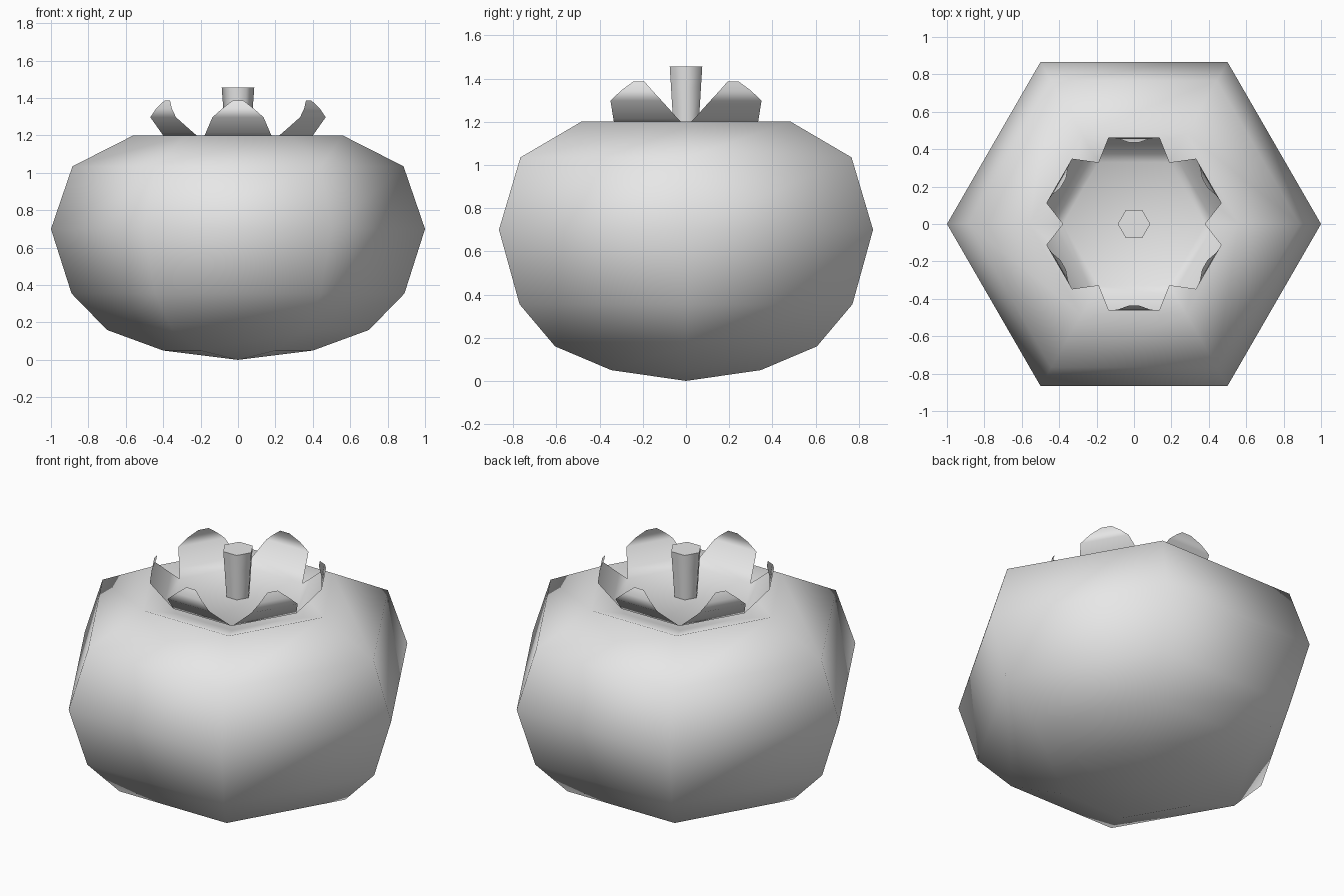
import bpy
import bmesh
from math import cos, sin, pi, radians

cube = bpy.data.objects.get("Cube")
if cube:
    bpy.data.objects.remove(cube, do_unlink=True)

SIDES = 6

grey = bpy.data.materials.new("plain grey")
grey.use_nodes = True
grey.diffuse_color = (0.8, 0.8, 0.8, 1)
grey.node_tree.nodes["Principled BSDF"].inputs["Base Color"].default_value = (0.8, 0.8, 0.8, 1)


def finish(name, bm, recalc=True):
    """Turn a bmesh into a smooth grey object."""
    if recalc:
        bmesh.ops.recalc_face_normals(bm, faces=bm.faces)
    mesh = bpy.data.meshes.new(name)
    bm.to_mesh(mesh)
    bm.free()
    mesh.materials.append(grey)
    mesh.shade_smooth()
    obj = bpy.data.objects.new(name, mesh)
    bpy.context.collection.objects.link(obj)
    return obj


def lathe(name, profile):
    """Six-sided solid from (radius, height) points, closed at both ends."""
    bm = bmesh.new()
    rings = []
    for r, z in profile:
        if r == 0:
            rings.append([bm.verts.new((0, 0, z))] * SIDES)
        else:
            rings.append([bm.verts.new((r * cos(2 * pi * i / SIDES), r * sin(2 * pi * i / SIDES), z))
                          for i in range(SIDES)])
    for low, high in zip(rings, rings[1:]):
        for i in range(SIDES):
            j = (i + 1) % SIDES
            corners = dict.fromkeys((low[i], low[j], high[j], high[i]))
            bm.faces.new(list(corners))
    for ring in (rings[0], rings[-1]):
        if ring[0] is not ring[1]:
            bm.faces.new(ring)
    return finish(name, bm)


# Squat fruit body, dimpled at the top
lathe("fruit_body", [(0, 0), (0.40, 0.05), (0.70, 0.16), (0.89, 0.355), (1.0, 0.70),
                     (0.885, 1.035), (0.56, 1.20), (0.36, 1.14), (0, 1.09)])

# Stem, flaring slightly upward
stem = lathe("stem", [(0.065, 1.14), (0.08, 1.36), (0.087, 1.455)])
bpy.ops.object.select_all(action='DESELECT')
stem.select_set(True)
bpy.context.view_layer.objects.active = stem
bpy.ops.object.shade_smooth_by_angle(angle=radians(65))

# Leafy crown: flat floor with six upturned petals (radius, height, half width)
petal = [(0.33, 1.175, 0.1905), (0.375, 1.215, 0.172), (0.462, 1.297, 0.137),
         (0.457, 1.343, 0.085), (0.437, 1.386, 0.03)]
bm = bmesh.new()
centre = bm.verts.new((0, 0, 1.185))
for k in range(SIDES):
    a = radians(30) + 2 * pi * k / SIDES
    rows = []
    for r, z, w in petal:
        rows.append([bm.verts.new((r * cos(a) - s * sin(a), r * sin(a) + s * cos(a), z))
                     for s in (-w, w)])
    bm.faces.new((centre, rows[0][0], rows[0][1]))
    for inner, outer in zip(rows, rows[1:]):
        bm.faces.new((inner[0], outer[0], outer[1], inner[1]))
bmesh.ops.remove_doubles(bm, verts=bm.verts, dist=0.002)
finish("leafy_crown", bm, recalc=False)
